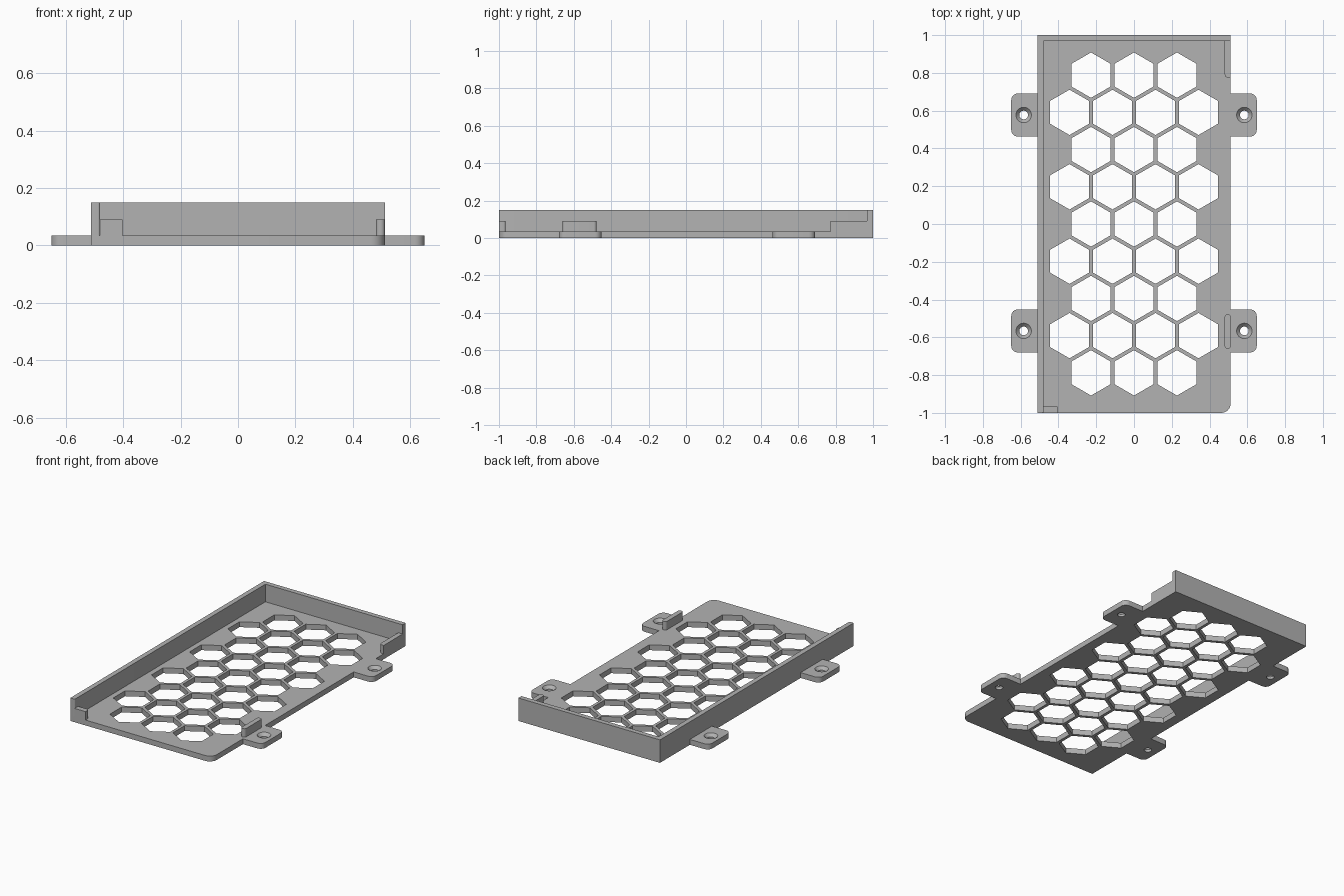
import bpy, bmesh
from math import sin, cos, pi, radians
from mathutils import Vector

cube = bpy.data.objects.get("Cube")
if cube:
    bpy.data.objects.remove(cube)

grey = bpy.data.materials.new("matte grey")
grey.use_nodes = True
grey.diffuse_color = (0.45, 0.45, 0.45, 1)
grey.node_tree.nodes["Principled BSDF"].inputs["Base Color"].default_value = (0.45, 0.45, 0.45, 1)

BASE, LIP, TOP = 0.035, 0.09, 0.15
W, L = 0.512, 1.0


def rounded(corners, steps=6):
    """Outline from (x, y, radius) corners; a quadratic arc rounds each one."""
    pts = []
    for i, (x, y, r) in enumerate(corners):
        p = Vector((x, y))
        if not r:
            pts.append(p)
            continue
        a = (Vector(corners[i - 1][:2]) - p).normalized()
        b = (Vector(corners[(i + 1) % len(corners)][:2]) - p).normalized()
        for k in range(steps + 1):
            t = k / steps * pi / 2
            pts.append(p + a * r * (1 - sin(t)) + b * r * (1 - cos(t)))
    return pts


def ring(x, y, r, n, turn=0.0):
    return [Vector((x + r * cos(turn + 2 * pi * i / n), y + r * sin(turn + 2 * pi * i / n)))
            for i in range(n)]


def loft(bm, low, high, z0, z1):
    """Closed solid between two outlines with equal point counts."""
    a = [bm.verts.new((p.x, p.y, z0)) for p in low]
    b = [bm.verts.new((p.x, p.y, z1)) for p in high]
    bm.faces.new(a[::-1])
    bm.faces.new(b)
    for i in range(len(a)):
        j = (i + 1) % len(a)
        bm.faces.new((a[i], a[j], b[j], b[i]))


def finish(bm, name):
    bmesh.ops.recalc_face_normals(bm, faces=bm.faces)
    mesh = bpy.data.meshes.new(name)
    bm.to_mesh(mesh)
    bm.free()
    mesh.materials.append(grey)
    obj = bpy.data.objects.new(name, mesh)
    bpy.context.collection.objects.link(obj)
    return obj


def smooth(obj):
    bpy.ops.object.select_all(action='DESELECT')
    obj.select_set(True)
    bpy.context.view_layer.objects.active = obj
    bpy.ops.object.shade_smooth_by_angle(angle=radians(25))


def prism(name, corners, z0, z1):
    bm = bmesh.new()
    pts = rounded(corners)
    loft(bm, pts, pts, z0, z1)
    return finish(bm, name)


# Base plate with four mounting ears in one outline
EARS = (-0.566, 0.577)
EAR_X, EAR_H, EAR_R = 0.65, 0.114, 0.035
outline = [(-W, -L, 0), (W, -L, 0.05)]
for y in EARS:
    outline += [(W, y - EAR_H, 0), (EAR_X, y - EAR_H, EAR_R),
                (EAR_X, y + EAR_H, EAR_R), (W, y + EAR_H, 0)]
outline += [(W, L, 0), (-W, L, 0)]
for y in reversed(EARS):
    outline += [(-W, y + EAR_H, 0), (-EAR_X, y + EAR_H, EAR_R),
                (-EAR_X, y - EAR_H, EAR_R), (-W, y - EAR_H, 0)]
plate = prism("base_plate", outline, 0, BASE)

# Cutter: honeycomb vents and countersunk screw holes
PITCH, HEX_R = 0.2275, 0.12
bm = bmesh.new()
for row in range(-4, 5):
    count = 4 if row % 2 else 3
    for i in range(count):
        pts = ring((i - (count - 1) / 2) * PITCH, row * PITCH * cos(pi / 6), HEX_R, 6, pi / 6)
        loft(bm, pts, pts, -0.05, 0.1)
finish_cut = finish(bm, "vent_cutter")

bm = bmesh.new()
for x in (-0.584, 0.584):
    for y in EARS:
        # shaft, then flaring countersink, as one revolved solid
        levels = [(-0.02, 0.023), (0.016, 0.023), (BASE, 0.041), (0.06, 0.041)]
        loops = [[bm.verts.new((p.x, p.y, z)) for p in ring(x, y, r, 32)] for z, r in levels]
        bm.faces.new(loops[0][::-1])
        bm.faces.new(loops[-1])
        for a, b in zip(loops, loops[1:]):
            for i in range(32):
                j = (i + 1) % 32
                bm.faces.new((a[i], a[j], b[j], b[i]))
screw_cut = finish(bm, "screw_cutter")

bpy.context.view_layer.objects.active = plate
for cutter in (finish_cut, screw_cut):
    cutter.hide_render = True
    mod = plate.modifiers.new("holes", 'BOOLEAN')
    mod.operation = 'DIFFERENCE'
    mod.solver = 'EXACT'
    mod.object = cutter
    bpy.ops.object.modifier_apply(modifier=mod.name)
    bpy.data.objects.remove(cutter)

# Tall wall along the left-hand side and the back
T = 0.032
wall = prism("tall_wall", [(-W, -L, 0), (-W + T, -L, 0.008), (-W + T, L - T, 0),
                           (W, L - T, 0), (W, L, 0), (-W, L, 0)], BASE, TOP)

# Low lips: front corner return, back corner return, and a short rib by the ear
front_lip = prism("front_lip", [(-W + T, -L, 0), (-0.402, -L, 0),
                                (-0.402, -L + 0.036, 0.012), (-W + T, -L + 0.036, 0)], BASE, LIP)
back_lip = prism("back_lip", [(W - T, 0.772, 0.022), (W, 0.772, 0),
                              (W, L - T, 0), (W - T, L - T, 0)], BASE, LIP)
rib = prism("side_rib", [(W - T, -0.66, 0.015), (W, -0.66, 0.015),
                         (W, -0.478, 0.015), (W - T, -0.478, 0.015)], BASE, LIP)

for part in (plate, wall, front_lip, back_lip, rib):
    smooth(part)
